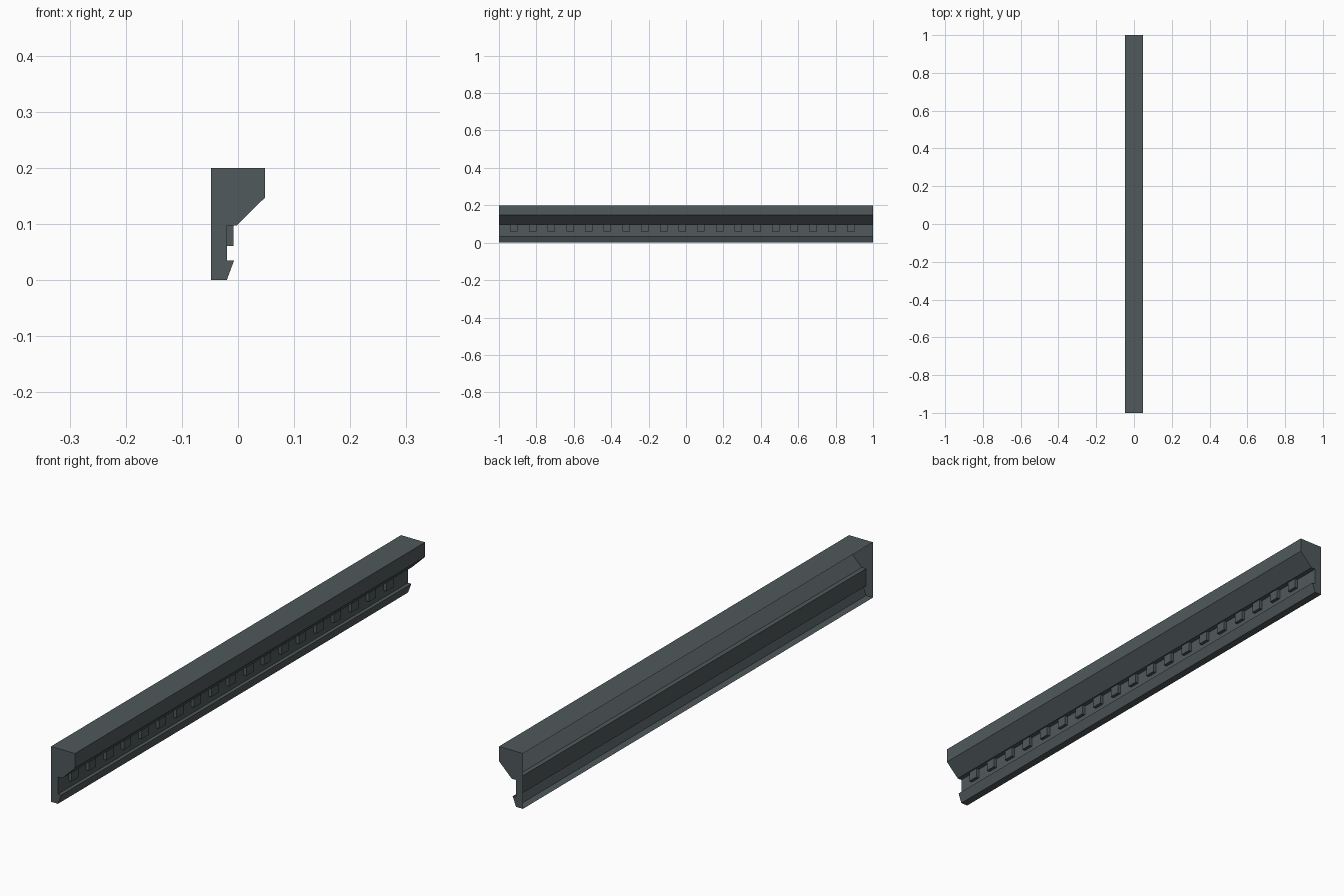
import bpy, bmesh

if "Cube" in bpy.data.objects:
    bpy.data.objects.remove(bpy.data.objects["Cube"])

def make(name, bm):
    me = bpy.data.meshes.new(name)
    bm.to_mesh(me)
    bm.free()
    ob = bpy.data.objects.new(name, me)
    bpy.context.collection.objects.link(ob)
    mat = bpy.data.materials.get("slate") or bpy.data.materials.new("slate")
    mat.diffuse_color = (0.08, 0.1, 0.105, 1)
    mat.use_nodes = True
    mat.node_tree.nodes["Principled BSDF"].inputs["Base Color"].default_value = mat.diffuse_color
    me.materials.append(mat)

# moulding: swept profile with end caps, open at the wall side
profile = [(-.048, .2), (.048, .2), (.048, .147), (-.003, .097), (-.02, .097),
           (-.02, .035), (-.007, .035), (-.02, 0), (-.048, 0)]
bm = bmesh.new()
front = [bm.verts.new((x, -1, z)) for x, z in profile]
back = [bm.verts.new((x, 1, z)) for x, z in profile]
for i in range(len(profile) - 1):
    bm.faces.new((front[i], front[i + 1], back[i + 1], back[i]))
bm.faces.new(front[::-1])
bm.faces.new(back)
bmesh.ops.recalc_face_normals(bm, faces=bm.faces)
if next(f for f in bm.faces if len(f.verts) == 9).normal.y > 0:
    bmesh.ops.reverse_faces(bm, faces=bm.faces)
make("cornice_moulding", bm)

# row of dentil blocks, open where they meet the moulding
bm = bmesh.new()
for k in range(19):
    y = -.92 + k * .1
    r = bmesh.ops.create_cube(bm, size=1)
    for v in r["verts"]:
        v.co = (-.014 + v.co.x * .012, y + v.co.y * .04, .079 + v.co.z * .036)
bm.normal_update()
hidden = [f for f in bm.faces if f.normal.x < -.9 or f.normal.z > .9]
bmesh.ops.delete(bm, geom=hidden, context='FACES')
make("dentil_blocks", bm)
